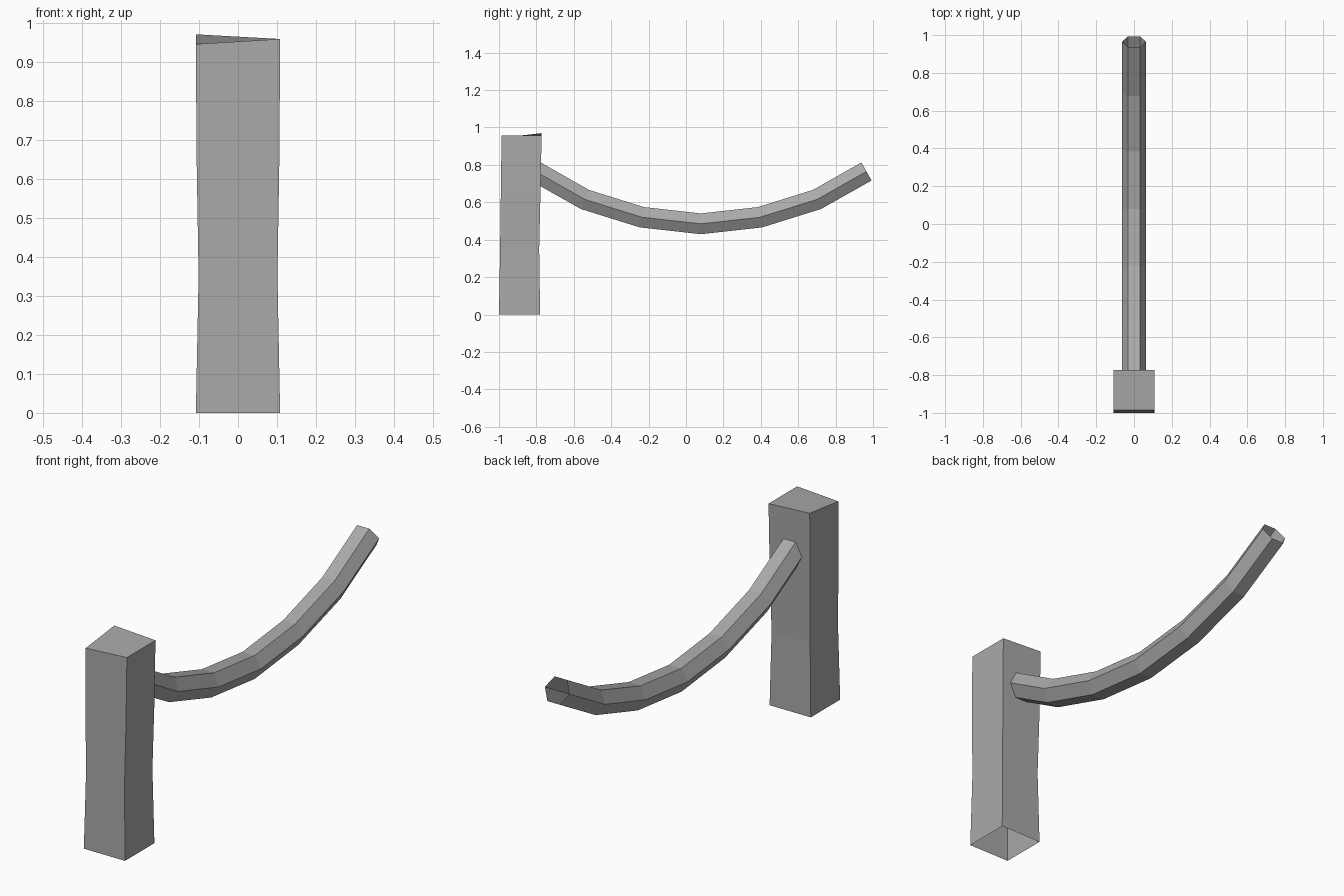
import bpy
import bmesh
from math import cos, sin, pi
from mathutils import Vector

cube = bpy.data.objects.get("Cube")
if cube:
    bpy.data.objects.remove(cube, do_unlink=True)

grey = bpy.data.materials.new("Plain grey")
grey.use_nodes = True
colour = (0.4, 0.4, 0.4, 1)
grey.diffuse_color = colour
grey.node_tree.nodes["Principled BSDF"].inputs["Base Color"].default_value = colour


def skin(name, rings, cap_top=False):
    """Join rings of points into an open, flat-shaded tube."""
    bm = bmesh.new()
    loops = [[bm.verts.new(p) for p in ring] for ring in rings]
    n = len(loops[0])
    for a, b in zip(loops, loops[1:]):
        for i in range(n):
            j = (i + 1) % n
            bm.faces.new((a[i], a[j], b[j], b[i]))
    if cap_top:
        bm.faces.new(loops[-1])
    bmesh.ops.recalc_face_normals(bm, faces=bm.faces)
    mesh = bpy.data.meshes.new(name)
    bm.to_mesh(mesh)
    bm.free()
    mesh.materials.append(grey)
    obj = bpy.data.objects.new(name, mesh)
    bpy.context.collection.objects.link(obj)
    return obj


# Post: slightly waisted square column, open below, with a skewed top
sections = [(0, 0.108, -1.0, -0.78), (0.35, 0.101, -0.994, -0.785),
            (0.65, 0.106, -0.99, -0.778), (0.958, 0.108, -0.986, -0.772)]
post_rings = [[Vector(p) for p in ((-w, f, z), (w, f, z), (w, b, z), (-w, b, z))]
              for z, w, f, b in sections]
post_rings[-1][0].z -= 0.013
post_rings[-1][3].z += 0.012
skin("post", post_rings, cap_top=True)

# Rope: sagging six-sided open tube, symmetric about its lowest point
half = [(0, 0.485), (0.315, 0.52), (0.62, 0.615), (0.885, 0.765)]
middle = 0.08
path = [Vector((0, middle - d, z)) for d, z in reversed(half[1:])]
path += [Vector((0, middle + d, z)) for d, z in half]
side = Vector((1, 0, 0))
radius = 0.064
rope_rings = []
for i, p in enumerate(path):
    tangent = (path[min(i + 1, len(path) - 1)] - path[max(i - 1, 0)]).normalized()
    up = side.cross(tangent)
    rope_rings.append([p + radius * (cos(k * pi / 3) * side + sin(k * pi / 3) * up)
                       for k in range(6)])
skin("rope", rope_rings)
